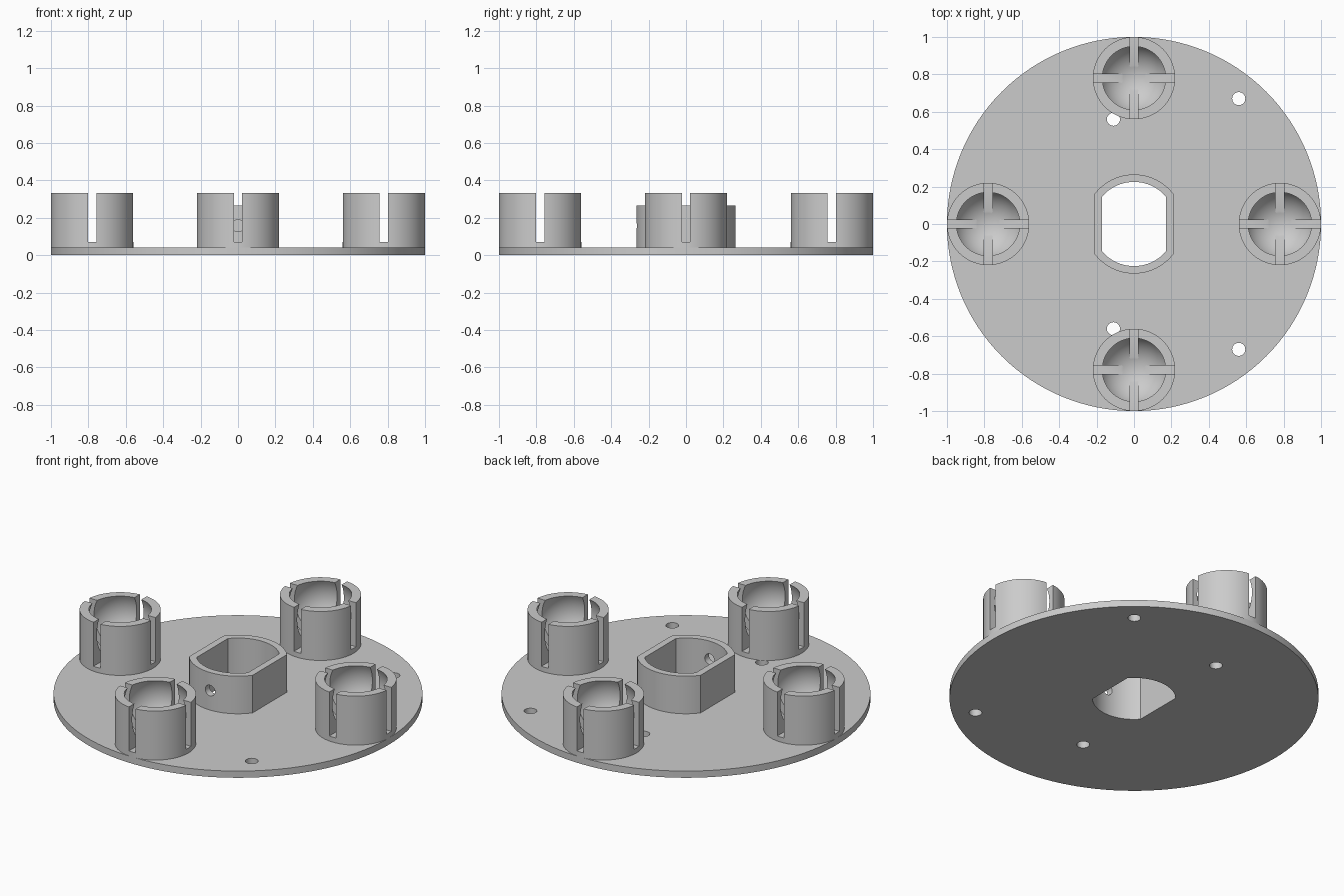
import bpy, bmesh
from math import cos, sin, pi, acos, sqrt, radians, atan2

if "Cube" in bpy.data.objects:
    bpy.data.objects.remove(bpy.data.objects["Cube"], do_unlink=True)

grey = bpy.data.materials.new("plain grey")
grey.use_nodes = True
COLOUR = (0.6, 0.6, 0.6, 1)
grey.diffuse_color = COLOUR
grey.node_tree.nodes["Principled BSDF"].inputs["Base Color"].default_value = COLOUR

PLATE_TOP = 0.04
CUP_TOP, CUP_RADIUS, CUP_DISTANCE = 0.333, 0.22, 0.78
BALL_RADIUS, BALL_Z = 0.19, 0.247
SLOT_WIDTH, SLOT_FLOOR = 0.045, 0.07


def add_object(name, bm):
    bmesh.ops.recalc_face_normals(bm, faces=bm.faces[:])
    mesh = bpy.data.meshes.new(name)
    bm.to_mesh(mesh)
    bm.free()
    mesh.materials.append(grey)
    obj = bpy.data.objects.new(name, mesh)
    bpy.context.collection.objects.link(obj)
    return obj


def prism(name, outline, low, high):
    """Extrude an outline of (x, y) points from low to high."""
    bm = bmesh.new()
    face = bm.faces.new([bm.verts.new((x, y, low)) for x, y in outline])
    top = bmesh.ops.extrude_face_region(bm, geom=[face])["geom"]
    bmesh.ops.translate(bm, vec=(0, 0, high - low),
                        verts=[v for v in top if isinstance(v, bmesh.types.BMVert)])
    return add_object(name, bm)


def circle(radius, sides, cx=0, cy=0):
    return [(cx + radius * cos(2 * pi * i / sides), cy + radius * sin(2 * pi * i / sides))
            for i in range(sides)]


def flatted_circle(radius, flat, steps=32):
    """Circle with its two x sides cut off at the flat distance."""
    start = acos(flat / radius)
    arc = [start + (pi - 2 * start) * i / steps for i in range(steps + 1)]
    return [(radius * cos(a + turn), radius * sin(a + turn)) for turn in (0, pi) for a in arc]


def box(name, width, depth, low, high):
    x, y = width / 2, depth / 2
    return prism(name, [(-x, -y), (x, -y), (x, y), (-x, y)], low, high)


def cut(obj, *cutters):
    bpy.context.view_layer.objects.active = obj
    for cutter in cutters:
        cutter.hide_render = True
        mod = obj.modifiers.new("cut", "BOOLEAN")
        mod.operation, mod.solver, mod.object = "DIFFERENCE", "EXACT", cutter
        bpy.ops.object.modifier_apply(modifier=mod.name)
        bpy.data.objects.remove(cutter, do_unlink=True)


def smooth(obj):
    bpy.ops.object.select_all(action="DESELECT")
    obj.select_set(True)
    bpy.context.view_layer.objects.active = obj
    bpy.ops.object.shade_smooth_by_angle(angle=radians(30))


# Base plate with a keyed opening and four screw holes
opening = flatted_circle(0.225, 0.17)
plate = prism("base_plate", circle(1, 128), 0, PLATE_TOP)
holes = [prism("hole_cutter", circle(0.035, 32, x, y * side), -0.1, 0.1)
         for x, y in ((0.56, 0.67), (-0.11, 0.56)) for side in (-1, 1)]
cut(plate, prism("opening_cutter", opening, -0.1, 0.1), *holes)
smooth(plate)

# Shaft hub with a set screw hole through the front wall
hub = prism("shaft_hub", flatted_circle(0.265, 0.21), PLATE_TOP, 0.265)
bm = bmesh.new()
bmesh.ops.create_cone(bm, cap_ends=True, segments=32, radius1=0.032, radius2=0.032, depth=0.3)
screw = add_object("screw_cutter", bm)
screw.rotation_euler.x = pi / 2
screw.location = (0, -0.25, 0.157)
cut(hub, prism("bore_cutter", opening, -0.1, 0.5), screw)
smooth(hub)

# Ball socket cup: lathe the outer wall and spherical hollow, then cut cross slots
rim = sqrt(BALL_RADIUS ** 2 - (CUP_TOP - BALL_Z) ** 2)
rim_angle = atan2(CUP_TOP - BALL_Z, rim)
steps = 20
profile = [(0, PLATE_TOP - 0.004), (CUP_RADIUS, PLATE_TOP - 0.004), (CUP_RADIUS, CUP_TOP)]
for i in range(steps + 1):
    a = rim_angle - (rim_angle + pi / 2) * i / steps
    profile.append((max(0, BALL_RADIUS * cos(a)), BALL_Z + BALL_RADIUS * sin(a)))
bm = bmesh.new()
points = [bm.verts.new((r, 0, z)) for r, z in profile]
edges = [bm.edges.new(pair) for pair in zip(points, points[1:])]
bmesh.ops.spin(bm, geom=points + edges, cent=(0, 0, 0), axis=(0, 0, 1),
               angle=2 * pi, steps=64, use_duplicate=False)
bmesh.ops.remove_doubles(bm, verts=bm.verts[:], dist=0.0001)
cup = add_object("ball_cup_right", bm)
cut(cup, box("slot_cutter", 0.6, SLOT_WIDTH, SLOT_FLOOR, 0.5),
    box("slot_cutter", SLOT_WIDTH, 0.6, SLOT_FLOOR, 0.5))
smooth(cup)

# Four cups around the plate
cup.location.x = -CUP_DISTANCE
for name, x, y in (("left", 1, 0), ("front", 0, -1), ("back", 0, 1)):
    other = cup.copy()
    other.name = "ball_cup_" + name
    other.location = (x * CUP_DISTANCE, y * CUP_DISTANCE, 0)
    bpy.context.collection.objects.link(other)
